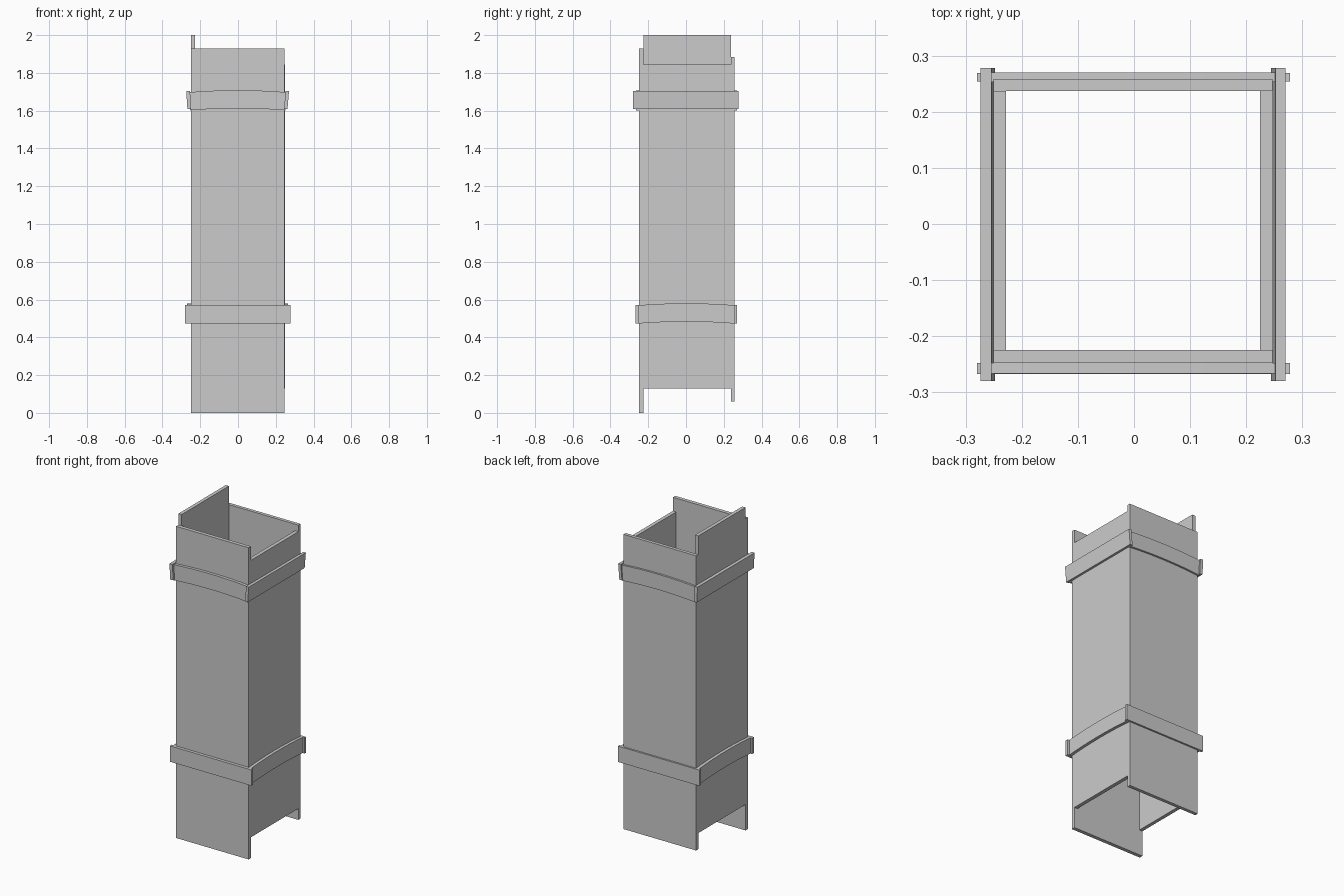
import bpy

if "Cube" in bpy.data.objects:
    bpy.data.objects.remove(bpy.data.objects["Cube"])


def board(name, x, y, z, bow=0.0, lean=0.0, axis=0, segments=1):
    """Box from ranges; bow lifts its middle, lean shifts its top sideways."""
    spans = [x, y, z]
    lo, hi = spans[axis]
    other = 1 - axis
    o0, o1 = spans[other]
    verts, faces = [], []
    for i in range(segments + 1):
        t = i / segments
        along = lo + (hi - lo) * t
        lift = bow * (1 - (2 * t - 1) ** 2)
        for o, h, s in ((o0, z[0], -.5), (o1, z[0], -.5), (o1, z[1], .5), (o0, z[1], .5)):
            v = [0, 0, h + lift]
            v[axis] = along
            v[other] = o + lean * s
            verts.append(v)
    for i in range(segments):
        for k in range(4):
            a, b = i * 4 + k, i * 4 + (k + 1) % 4
            f = [a, b, b + 4, a + 4]
            faces.append(f if axis else f[::-1])
    n = segments * 4
    start, end = [0, 1, 2, 3], [n + 3, n + 2, n + 1, n]
    faces += [start[::-1], end[::-1]] if axis == 0 else [start, end]
    if axis == 0:
        faces[-2:] = [[3, 2, 1, 0], [n, n + 1, n + 2, n + 3]]
        faces[:-2] = [f[::-1] for f in faces[:-2]]
    mesh = bpy.data.meshes.new(name)
    mesh.from_pydata(verts, [], faces)
    import bmesh
    bm = bmesh.new()
    bm.from_mesh(mesh)
    bmesh.ops.recalc_face_normals(bm, faces=bm.faces)
    bm.to_mesh(mesh)
    bm.free()
    ob = bpy.data.objects.new(name, mesh)
    bpy.context.collection.objects.link(ob)
    return ob


# Four wall planks of uneven height
board("front_plank", (-.25, .247), (-.248, -.225), (0, 1.93))
board("back_plank", (-.25, .247), (.237, .258), (.06, 1.885))
board("left_plank", (-.25, -.228), (-.225, .237), (.16, 2.0))
board("right_plank", (.225, .248), (-.225, .237), (.13, 1.845))

# Upper band: straight side battens, bowed front and back battens between them
board("upper_left_batten", (-.271, -.251), (-.28, .278), (1.608, 1.705), lean=-.006, axis=1)
board("upper_right_batten", (.248, .266), (-.28, .278), (1.608, 1.705), lean=.008, axis=1)
for name, y in (("front", (-.266, -.248)), ("back", (.253, .270))):
    board("upper_" + name + "_batten", (-.255, .252), y, (1.602, 1.698),
          bow=.01, segments=8)

# Lower band: straight front and back battens, bowed side battens between them
for name, y in (("front", (-.267, -.248)), ("back", (.254, .269))):
    board("lower_" + name + "_batten", (-.28, .278), y, (.472, .57))
for name, x in (("left", (-.269, -.25)), ("right", (.248, .266))):
    board("lower_" + name + "_batten", x, (-.252, .256), (.473, .57),
          bow=.01, axis=1, segments=8)
